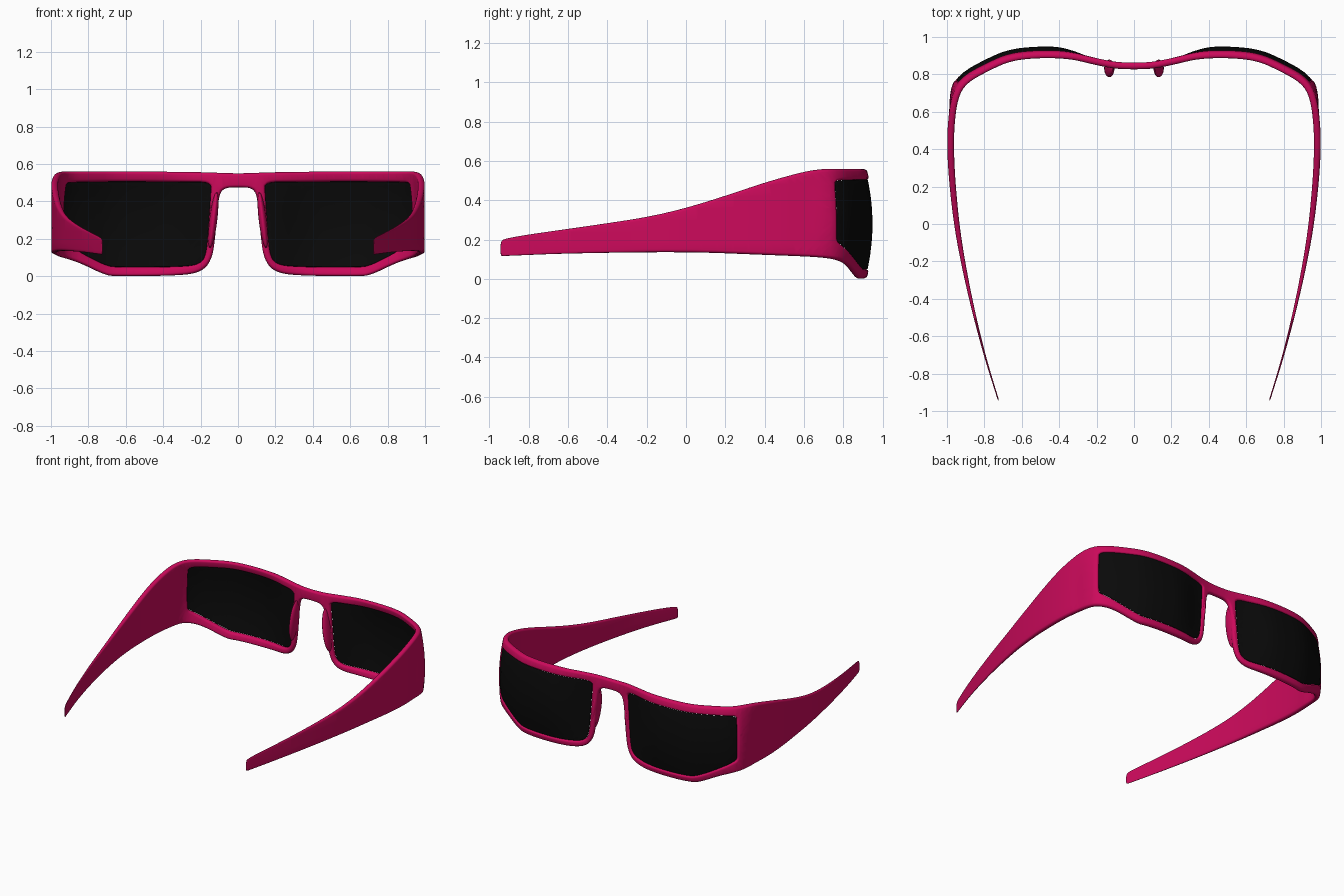
import bpy, bmesh, math
from mathutils import Vector

if "Cube" in bpy.data.objects:
    bpy.data.objects.remove(bpy.data.objects["Cube"])


def material(name, rgb):
    m = bpy.data.materials.new(name)
    m.diffuse_color = (*rgb, 1)
    m.use_nodes = True
    m.node_tree.nodes["Principled BSDF"].inputs["Base Color"].default_value = m.diffuse_color
    return m


PINK = material("raspberry plastic", (0.60, 0.003, 0.105))
BLACK = material("black lens", (0.003, 0.003, 0.003))


def round_corners(pts, closed, times):
    """Corner cutting: turns a few points into a smooth line."""
    for _ in range(times):
        out = [] if closed else [pts[0]]
        n = len(pts)
        for i in range(n if closed else n - 1):
            a, b = pts[i], pts[(i + 1) % n]
            out += [a.lerp(b, 0.25), a.lerp(b, 0.75)]
        pts = out if closed else out + [pts[-1]]
    return pts


def resample(loop, step):
    """Even spacing round a closed loop."""
    segs = [(a, b, (b - a).length) for a, b in zip(loop, loop[1:] + loop[:1])]
    total = sum(s[2] for s in segs)
    n = round(total / step)
    out, run, i = [], 0.0, 0
    for k in range(n):
        d = total * k / n
        while run + segs[i][2] < d:
            run += segs[i][2]
            i += 1
        a, b, ln = segs[i]
        out.append(a.lerp(b, (d - run) / ln) if ln else a.copy())
    return out


def offset_loop(loop, d):
    """Shift a loop inwards (positive) or outwards (negative)."""
    n = len(loop)
    area = sum(loop[i - 1].x * loop[i].y - loop[i].x * loop[i - 1].y for i in range(n))
    d = math.copysign(d, d * area)
    out = []
    for i in range(n):
        t = (loop[(i + 1) % n] - loop[i - 1]).normalized()
        out.append(loop[i] + Vector((-t.y, t.x)) * d)
    return out


# Plan of one half, from the bridge round the hinge corner to the temple tip
PLAN = round_corners([Vector(p) for p in (
    (0, .845), (.10, .847), (.22, .872), (.34, .902), (.50, .908), (.66, .893),
    (.78, .84), (.91, .768), (.96, .68), (.982, .50), (.978, .30), (.955, .05),
    (.925, -.15), (.87, -.42), (.80, -.70), (.724, -.945))], False, 4)
LEN = [0.0]
for a, b in zip(PLAN, PLAN[1:]):
    LEN.append(LEN[-1] + (b - a).length)


def F(x, z):
    """Flat layout point at a given x (front part)."""
    i = next(i for i in range(1, len(PLAN)) if PLAN[i].x >= x)
    a, b = PLAN[i - 1], PLAN[i]
    return Vector((LEN[i - 1] + (LEN[i] - LEN[i - 1]) * (x - a.x) / (b.x - a.x), z))


def T(y, z):
    """Flat layout point at a given y (side part)."""
    i = next(i for i in range(1, len(PLAN)) if PLAN[i].x > .6 and PLAN[i].y <= y)
    a, b = PLAN[i - 1], PLAN[i]
    return Vector((LEN[i - 1] + (LEN[i] - LEN[i - 1]) * (a.y - y) / (a.y - b.y), z))


def plan_at(s):
    """Position and outward direction on the plan."""
    sign, s = (-1 if s < 0 else 1), min(abs(s), LEN[-1])
    i = 1
    while i < len(LEN) - 1 and LEN[i] < s:
        i += 1
    p = PLAN[i - 1].lerp(PLAN[i], (s - LEN[i - 1]) / (LEN[i] - LEN[i - 1]))
    t = (PLAN[min(i + 3, len(PLAN) - 1)] - PLAN[max(i - 4, 0)]).normalized()
    n = Vector((0, 1)) if s < .03 else Vector((-sign * t.y, t.x))
    return Vector((sign * p.x, p.y)), n


def ease(v, lo, hi):
    v = max(0, min(1, (v - lo) / (hi - lo)))
    return v * v * (3 - 2 * v)


def wrap(s, z, out):
    """Bend the flat layout onto the plan, with the lens bulge."""
    p, n = plan_at(s)
    w = ease(abs(p.x), .18, .45) * ease(p.y, .58, .80)
    p = p + n * (.032 * (1 - ((z - .28) / .26) ** 2) * w + out)
    return (p.x, p.y, z)


def shell(name, loops, half, offset, rim, mat):
    """Rounded rims round flat loops, filled, then wrapped into a thick shell."""
    bm = bmesh.new()
    edges, quads = [], []
    for k, loop in enumerate(loops):
        loop = resample(loop, .016)
        sign = 1 if k == 0 else -1
        rows = []
        # the third coordinate holds the share of full thickness
        for share, level in ((0, 0), (.08, .4), (.3, .714), (.6, .917), (1, 1)):
            row = offset_loop(loop, sign * rim * share) if share else loop
            rows.append([bm.verts.new((p.x, p.y, level)) for p in row])
        n = len(loop)
        edges += [bm.edges.new((rows[-1][i - 1], rows[-1][i])) for i in range(n)]
        quads += [(r[i - 1], r[i], q[i], q[i - 1]) for r, q in zip(rows, rows[1:])
                  for i in range(n)]
    bmesh.ops.triangle_fill(bm, edges=edges, use_beauty=True, normal=(0, 0, 1))
    for q in quads:
        bm.faces.new(q)
    cuts = [((i * .04, 0, 0), (1, 0, 0)) for i in range(-70, 71)]
    cuts += [((0, .06 * i, 0), (0, 1, 0)) for i in range(1, 9)]
    for co, no in cuts:
        bmesh.ops.bisect_plane(bm, geom=bm.verts[:] + bm.edges[:] + bm.faces[:],
                               plane_co=co, plane_no=no, dist=.001)
    bmesh.ops.recalc_face_normals(bm, faces=bm.faces[:])
    verts, faces, front, back = [], [], {}, {}
    for v in bm.verts:
        s, z, level = v.co
        front[v] = back[v] = len(verts)
        verts.append(wrap(s, z, offset + half(s) * level))
        if level > .001:
            back[v] = len(verts)
            verts.append(wrap(s, z, offset - half(s) * level))
    for f in bm.faces:
        faces.append([front[v] for v in f.verts])
        faces.append([back[v] for v in reversed(f.verts)])
    bm.free()
    me = bpy.data.meshes.new(name)
    me.from_pydata(verts, [], faces)
    bm = bmesh.new()
    bm.from_mesh(me)
    bmesh.ops.recalc_face_normals(bm, faces=bm.faces[:])
    for f in bm.faces:
        f.smooth = True
    bm.to_mesh(me)
    bm.free()
    me.materials.append(mat)
    bpy.context.collection.objects.link(bpy.data.objects.new(name, me))


def mirrored(loop):
    return [Vector((-p.x, p.y)) for p in reversed(loop)]


# Outline of half the frame: top edge, temple tip, lower edge, nose arch
half_outline = [F(.2, .557), F(.6, .56), F(.9, .56), T(.70, .56), T(.6, .546), T(.4, .49),
                T(.2, .422), T(0, .36), T(-.2, .313), T(-.5, .268), T(-.8, .226),
                T(-.925, .204), T(-.944, .19), T(-.944, .116), T(-.93, .116),
                T(-.6, .13), T(0, .138), T(.4, .122), T(.66, .112), F(.92, .10),
                F(.84, .072), F(.71, .005), F(.65, .0), F(.3, .003), F(.19, .025),
                F(.14, .09), F(.122, .2), F(.105, .42), F(.08, .472)]
outline = [Vector((0, .548))] + half_outline + [Vector((0, .476))] + mirrored(half_outline)
outline = round_corners(outline, True, 2)

# Lens opening
hole = [F(.143, .503), F(.3, .503), F(.6, .506), F(.84, .503), T(.748, .50), T(.745, .48),
        T(.745, .2), T(.75, .185), F(.84, .13), F(.70, .055), F(.64, .048), F(.3, .05),
        F(.2, .065), F(.168, .12), F(.155, .3), F(.145, .45)]
hole = round_corners(hole, True, 2)


def frame_half(s):
    return .003 + .015 * ease(plan_at(s)[0].y, -1.05, .5)


# Frame with both temples in one piece
shell("frame", [outline, hole, mirrored(hole)], frame_half, 0, .015, PINK)

# Lenses and nose pads
for side, loop, sg in (("right", hole, 1), ("left", mirrored(hole), -1)):
    shell(side + "_lens", [loop], lambda s: .004, .007, .005, BLACK)
    bpy.ops.mesh.primitive_uv_sphere_add(segments=24, ring_count=16, radius=1,
                                         location=(sg * .132, .832, .30),
                                         rotation=(0, -sg * .12, 0))
    pad = bpy.context.object
    pad.name = side + "_nose_pad"
    pad.scale = (.021, .047, .15)
    pad.data.materials.append(PINK)
    bpy.ops.object.shade_smooth()
